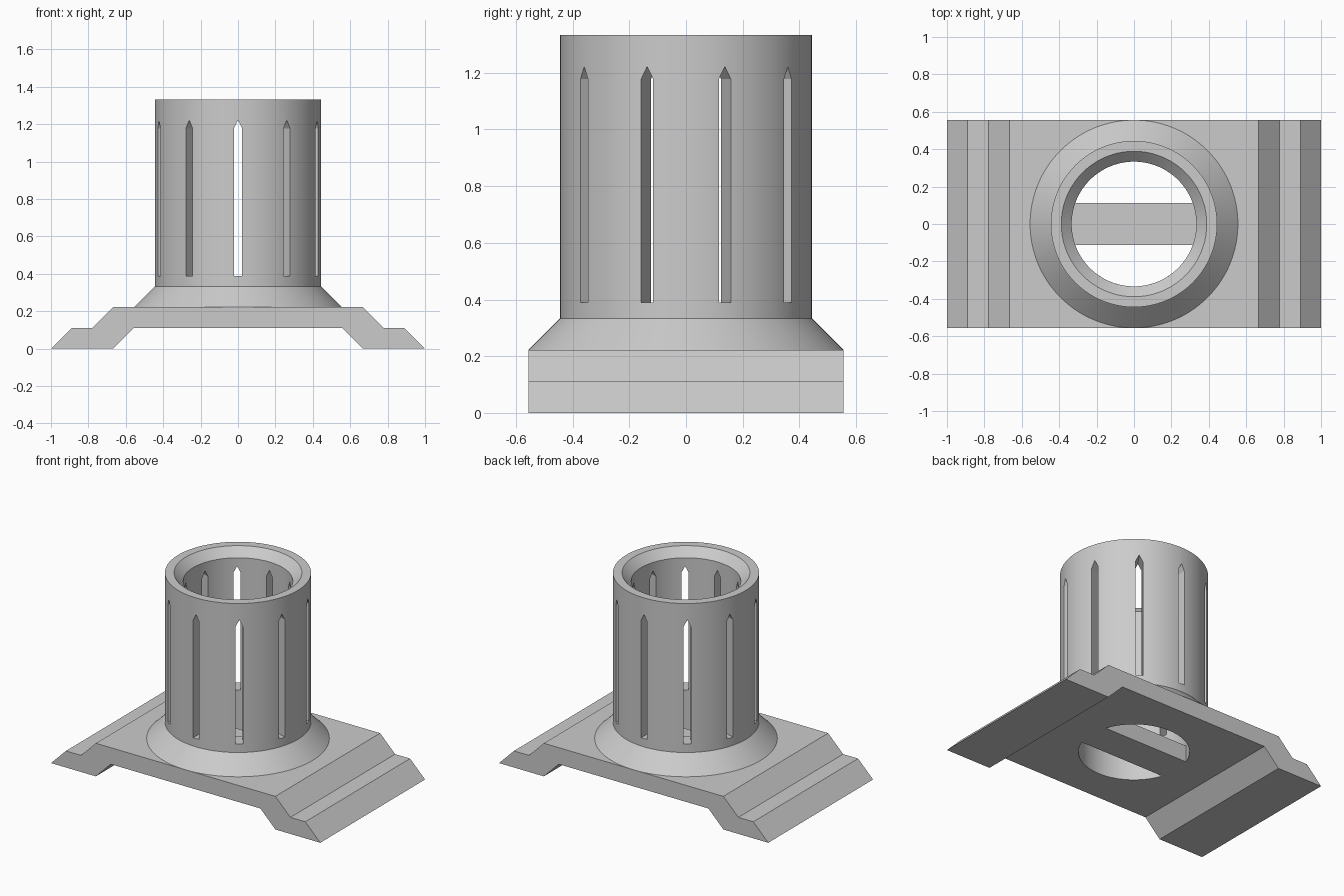
import bpy, bmesh
from math import sin, cos, asin, pi, radians
from mathutils import Matrix, Vector

if "Cube" in bpy.data.objects:
    bpy.data.objects.remove(bpy.data.objects["Cube"], do_unlink=True)

U = 1 / 9                      # design module: every size is a multiple of it
BORE, OUTER, HEIGHT = 3 * U, 4 * U, 12 * U
SLOTS, SEGMENTS = 10, 128

grey = bpy.data.materials.new("plain grey")
grey.use_nodes = True
grey.diffuse_color = (0.6, 0.6, 0.6, 1)
grey.node_tree.nodes["Principled BSDF"].inputs["Base Color"].default_value = (0.6, 0.6, 0.6, 1)


def make_object(name, bm):
    bmesh.ops.recalc_face_normals(bm, faces=bm.faces)
    mesh = bpy.data.meshes.new(name)
    bm.to_mesh(mesh)
    bm.free()
    mesh.materials.append(grey)
    obj = bpy.data.objects.new(name, mesh)
    bpy.context.collection.objects.link(obj)
    return obj


def add_prism(bm, points, along):
    """Extrude a closed outline of 3D points by a vector."""
    face = bm.faces.new([bm.verts.new(p) for p in points])
    new = bmesh.ops.extrude_face_region(bm, geom=[face], use_keep_orig=True)["geom"]
    bmesh.ops.translate(bm, vec=along, verts=[g for g in new if isinstance(g, bmesh.types.BMVert)])


def select_only(obj):
    bpy.ops.object.select_all(action='DESELECT')
    obj.select_set(True)
    bpy.context.view_layer.objects.active = obj


def cut(obj, cutter):
    cutter.hide_render = True
    mod = obj.modifiers.new("cut", 'BOOLEAN')
    mod.operation, mod.solver, mod.object = 'DIFFERENCE', 'EXACT', cutter
    select_only(obj)
    bpy.ops.object.modifier_apply(modifier=mod.name)
    bpy.data.objects.remove(cutter, do_unlink=True)
    bpy.ops.object.shade_smooth_by_angle(angle=radians(25))


# Stepped base plate: half outline mirrored across x, extruded front to back
half = [(5, 1), (6, 0), (9, 0), (8, 1), (7, 1), (6, 2)]
outline = half + [(-x, z) for x, z in reversed(half)]
bm = bmesh.new()
add_prism(bm, [(x * U, -5 * U, z * U) for x, z in outline], Vector((0, 10 * U, 0)))
base_plate = make_object("base_plate", bm)

# Two round segments cut through the plate, leaving a cross bar between them
bm = bmesh.new()
start = asin(U / BORE)
for side in (1, -1):
    arc = [start + (pi - 2 * start) * i / 48 for i in range(49)]
    add_prism(bm, [(BORE * cos(a), side * BORE * sin(a), 0) for a in arc], Vector((0, 0, 3 * U)))
cut(base_plate, make_object("bore_cutter", bm))

# Tube with flared foot and chamfered mouth, revolved from its wall section
wall = [(BORE, 2 * U), (5 * U, 2 * U), (OUTER, 3 * U), (OUTER, HEIGHT),
        (3.5 * U, HEIGHT), (BORE, HEIGHT - U / 2)]
bm = bmesh.new()
rings = [[bm.verts.new((r * cos(2 * pi * i / SEGMENTS), r * sin(2 * pi * i / SEGMENTS), z))
          for i in range(SEGMENTS)] for r, z in wall]
for k, low in enumerate(rings):
    high = rings[(k + 1) % len(rings)]
    for i in range(SEGMENTS):
        j = (i + 1) % SEGMENTS
        bm.faces.new((low[i], low[j], high[j], high[i]))
tube = make_object("slotted_tube", bm)

# Pointed slots around the tube
w, bottom, shoulder, tip = 0.2 * U, 3.5 * U, 10.6 * U, 11 * U
slot = [(-w, bottom), (w, bottom), (w, shoulder), (0, tip), (-w, shoulder)]
bm = bmesh.new()
for n in range(SLOTS):
    turn = Matrix.Rotation(2 * pi * n / SLOTS, 3, 'Z')
    add_prism(bm, [turn @ Vector((x, -2.5 * U, z)) for x, z in slot],
              turn @ Vector((0, -2 * U, 0)))
cut(tube, make_object("slot_cutter", bm))
